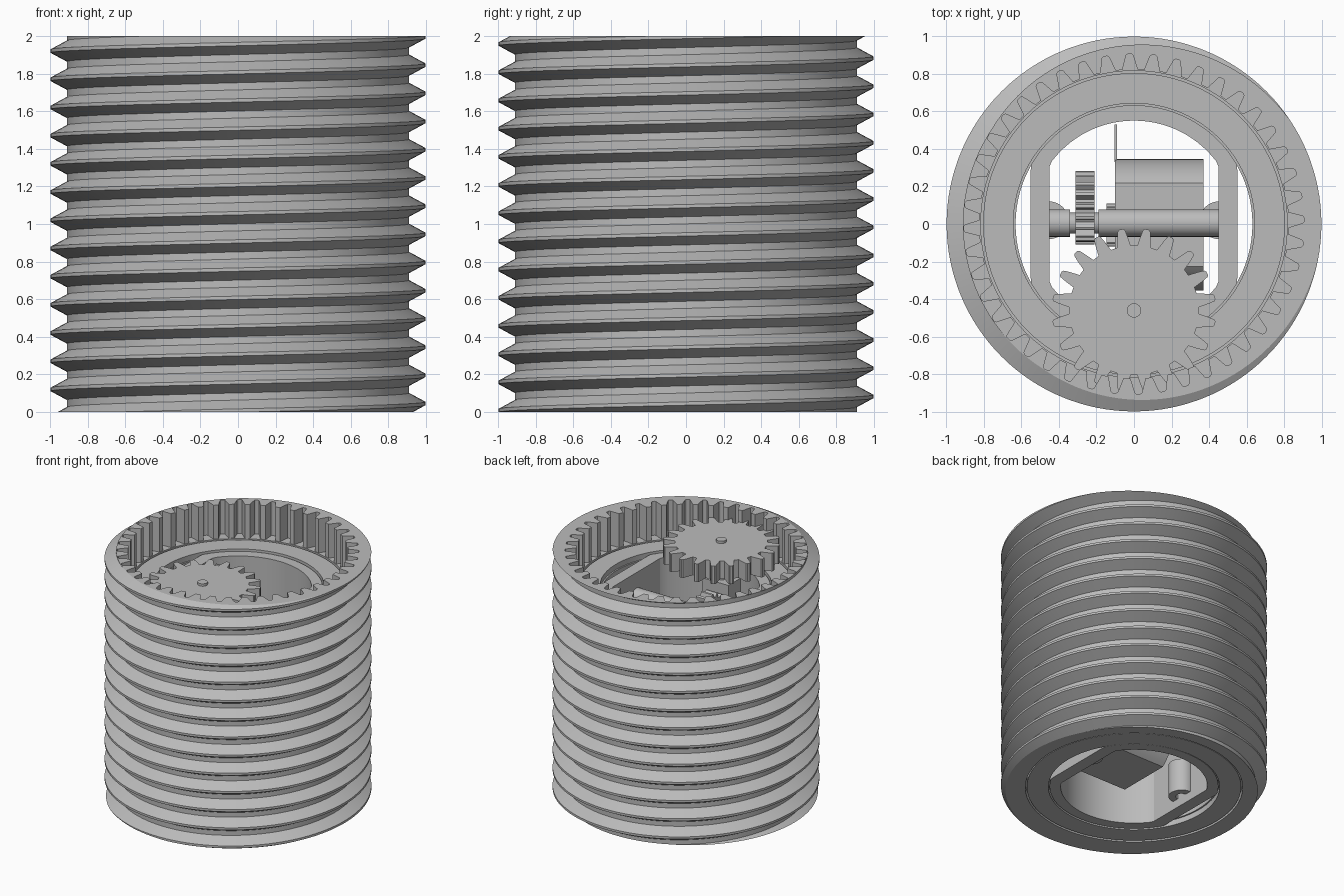
import bpy, bmesh
from math import pi, cos, sin, radians
from mathutils import Matrix

if "Cube" in bpy.data.objects:
    bpy.data.objects.remove(bpy.data.objects["Cube"], do_unlink=True)

GREY = (0.5, 0.5, 0.5, 1)
grey = bpy.data.materials.new("plain grey")
grey.use_nodes = True
grey.diffuse_color = GREY
grey.node_tree.nodes["Principled BSDF"].inputs["Base Color"].default_value = GREY


def finish(bm, name, matrix=Matrix()):
    bmesh.ops.recalc_face_normals(bm, faces=bm.faces[:])
    mesh = bpy.data.meshes.new(name)
    bm.to_mesh(mesh)
    bm.free()
    mesh.materials.append(grey)
    obj = bpy.data.objects.new(name, mesh)
    bpy.context.collection.objects.link(obj)
    obj.matrix_world = matrix
    bpy.ops.object.select_all(action="DESELECT")
    obj.select_set(True)
    bpy.context.view_layer.objects.active = obj
    bpy.ops.object.shade_smooth_by_angle(angle=radians(25))
    return obj


def circle(r, n=96, flat=None):
    """Circle outline; flat clips it to two parallel chords."""
    lim = flat or r
    return [(max(-lim, min(lim, r * cos(2 * pi * i / n))), r * sin(2 * pi * i / n))
            for i in range(n)]


def gear(n, root, tip, phase):
    """Toothed outline with rounded trapezoid teeth."""
    mid = root + 0.6 * (tip - root)
    top = root + 0.93 * (tip - root)
    tooth = [(-.34, root), (-.21, mid), (-.14, top), (-.07, tip),
             (.07, tip), (.14, top), (.21, mid), (.34, root)]
    return [(r * cos(phase + 2 * pi * (k + f) / n), r * sin(phase + 2 * pi * (k + f) / n))
            for k in range(n) for f, r in tooth]


def rectangle(x0, x1, y0, y1):
    return [(x0, y0), (x1, y0), (x1, y1), (x0, y1)]


def ring(bm, outline, z):
    verts = [bm.verts.new((x, y, z)) for x, y in outline]
    edges = [bm.edges.new((v, verts[i - 1])) for i, v in enumerate(verts)]
    return verts, edges


def wall(bm, a, b):
    for i in range(len(a)):
        bm.faces.new((a[i - 1], a[i], b[i], b[i - 1]))


def fill(bm, edges):
    bmesh.ops.triangle_fill(bm, edges=edges, use_beauty=True)


def prism(name, loops, z0, z1, matrix=Matrix()):
    """Extrude an outline, with optional holes, from z0 to z1."""
    bm = bmesh.new()
    low, high = [], []
    for outline in loops:
        va, ea = ring(bm, outline, z0)
        vb, eb = ring(bm, outline, z1)
        wall(bm, va, vb)
        low += ea
        high += eb
    fill(bm, low)
    fill(bm, high)
    return finish(bm, name, matrix)


def across(y, z):
    """Placement that turns the extrusion axis towards +x."""
    return Matrix.Translation((0, y, z)) @ Matrix.Rotation(pi / 2, 4, "Y")


# Threaded shell: helical strip trimmed at both ends
PITCH, SEG, FLOOR = 0.15, 128, 1.72
profile = [(-.033, .91), (-.009, .997), (.009, .997), (.056, .91)]
profile[0] = (-.056, .91)
bm = bmesh.new()
strip = [[bm.verts.new((r * cos(2 * pi * t / SEG), r * sin(2 * pi * t / SEG),
                        .045 + PITCH * (t / SEG - 3) + off)) for off, r in profile]
         for t in range(19 * SEG)]
for t in range(18 * SEG - 1):
    a = strip[t] + [strip[t + SEG][0]]
    b = strip[t + 1] + [strip[t + 1 + SEG][0]]
    for j in range(4):
        bm.faces.new((a[j], b[j], b[j + 1], a[j + 1]))
for z, up in ((2, 1), (0, -1)):
    bmesh.ops.bisect_plane(bm, geom=bm.verts[:] + bm.edges[:] + bm.faces[:], dist=1e-5,
                           plane_co=(0, 0, z), plane_no=(0, 0, up), clear_outer=True)
bmesh.ops.delete(bm, geom=[v for v in bm.verts if not v.link_faces], context="VERTS")
rims = {z: [e for e in bm.edges if e.is_boundary and
            all(abs(v.co.z - z) < 1e-3 for v in e.verts)] for z in (0, 2)}

# Internal ring gear, its ledge and the smooth bore
teeth = gear(44, .822, .905, radians(91.5))
gear_top, gear_top_edges = ring(bm, teeth, 2)
gear_low, gear_low_edges = ring(bm, teeth, FLOOR)
bore_top, bore_top_edges = ring(bm, circle(.815), FLOOR)
bore_low, bore_low_edges = ring(bm, circle(.815), 0)
wall(bm, gear_top, gear_low)
wall(bm, bore_top, bore_low)
fill(bm, rims[2] + gear_top_edges)
fill(bm, gear_low_edges + bore_top_edges)
fill(bm, rims[0] + bore_low_edges)
finish(bm, "threaded_shell")

# Bearing sleeve with narrow grooves on either side
prism("bearing_sleeve", [circle(.803), circle(.642)], .005, FLOOR - .005)
prism("bearing_web", [circle(.816), circle(.63)], .05, FLOOR - .05)

# Inner frame with flat side plates
prism("inner_frame", [circle(.632, flat=.55), circle(.55, flat=.45)], .01, FLOOR - .02)

# Screw bosses on the side plates
for side, label in ((1, "left"), (-1, "right")):
    prism(label + "_boss", [circle(.1, 32), circle(.045, 24)], .08, .35,
          Matrix.Translation((side * .45, .02, 0)))

# Motor with flattened top and bottom, pinion and terminal
MOTOR = across(-.005, .39)
prism("motor", [circle(.35, 64, flat=.27)], -.1, .37, MOTOR)
prism("motor_pinion", [gear(12, .08, .115, 0)], -.145, -.1, MOTOR)
prism("motor_terminal", [rectangle(-.105, -.09, .33, .53)], .34, .44)

# Cross shaft with drive gear and idler
SHAFT = across(.005, 1.5)
prism("shaft_long", [circle(.073, 32)], -.19, .46, SHAFT)
prism("shaft_end", [circle(.073, 32)], -.46, -.34, SHAFT)
prism("shaft_neck", [circle(.055, 32)], -.35, -.18, SHAFT)
prism("drive_gear", [gear(12, .085, .115, 0)], -.31, -.21, SHAFT)
prism("idler_gear", [gear(18, .155, .19, 0)], -.31, -.21, across(.095, 1.57))

# Planet gear on its post, carried by a bridge from the frame
PLANET = Matrix.Translation((0, -.46, 0))
prism("planet_gear", [gear(20, .345, .437, pi / 20)], 1.75, 1.9, PLANET)
prism("planet_post", [circle(.038, 32)], 1.5, 1.92, PLANET)
prism("post_bridge", [rectangle(-.12, .12, -.58, -.38)], 1.45, 1.6)
